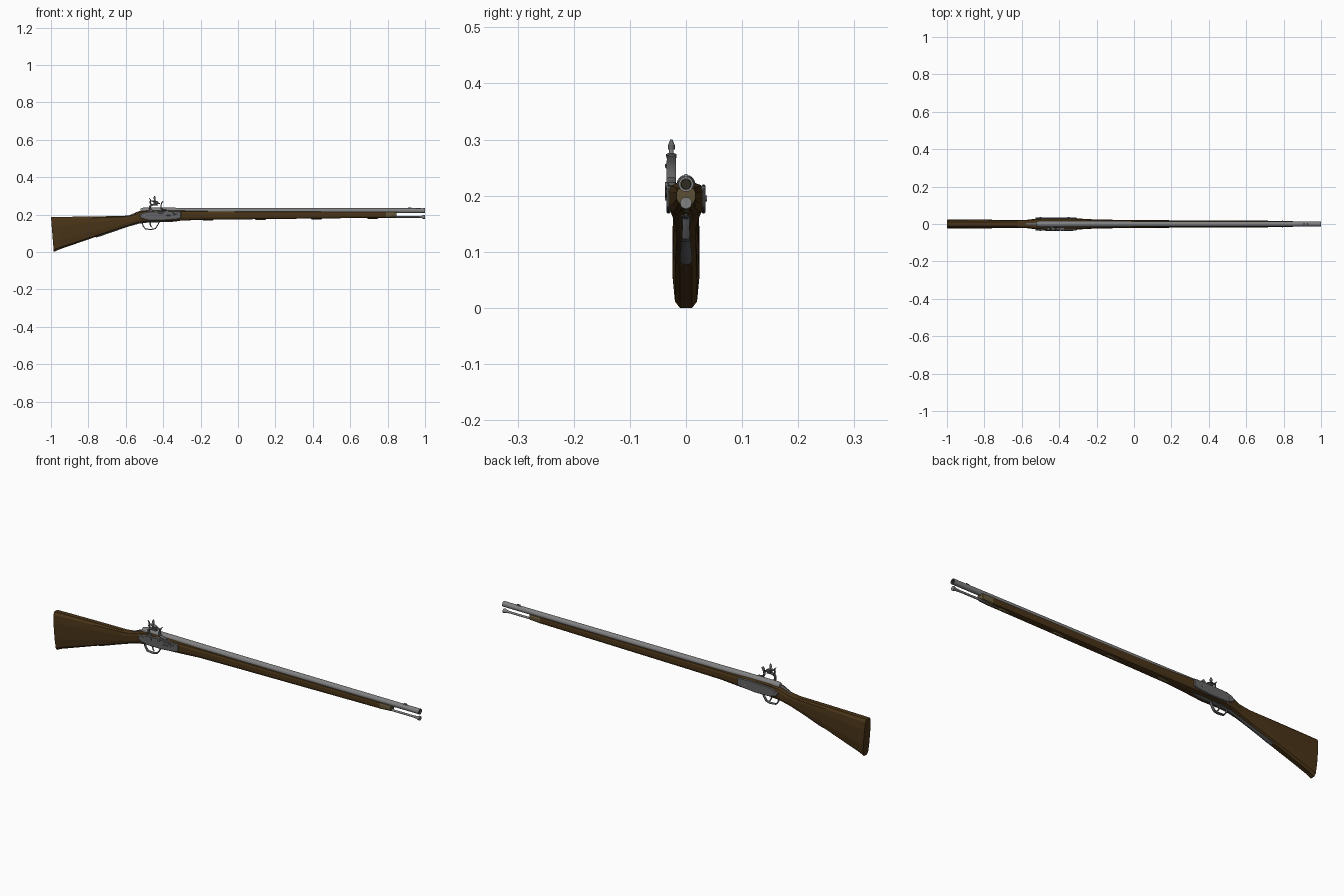
import bpy, bmesh, math
from mathutils import Vector, Matrix


def material(name, rgb):
    m = bpy.data.materials.new(name)
    m.diffuse_color = (*rgb, 1)
    return m


WOOD = material("dark walnut", (0.066, 0.034, 0.009))
BARREL = material("barrel steel", (0.22, 0.22, 0.225))
LOCK = material("lock steel", (0.13, 0.13, 0.135))
BRASS = material("aged brass", (0.13, 0.095, 0.04))
BORE = material("dark bore", (0.03, 0.026, 0.015))
FLINT = material("flint grey", (0.07, 0.065, 0.06))


def finish(name, bm, mat, smooth=False):
    bmesh.ops.recalc_face_normals(bm, faces=bm.faces)
    me = bpy.data.meshes.new(name)
    bm.to_mesh(me)
    bm.free()
    ob = bpy.data.objects.new(name, me)
    bpy.context.collection.objects.link(ob)
    me.materials.append(mat)
    if smooth:
        bpy.ops.object.select_all(action='DESELECT')
        ob.select_set(True)
        bpy.context.view_layer.objects.active = ob
        bpy.ops.object.shade_smooth_by_angle(angle=math.radians(35))
    return ob


def skin(name, rings, mat, caps=True, smooth=False):
    """Bridge a list of equal point rings."""
    bm = bmesh.new()
    vs = [[bm.verts.new(p) for p in r] for r in rings]
    n = len(vs[0])
    for a, b in zip(vs, vs[1:]):
        for i in range(n):
            bm.faces.new((a[i], a[(i + 1) % n], b[(i + 1) % n], b[i]))
    if caps:
        bm.faces.new(vs[0])
        bm.faces.new(vs[-1])
    return finish(name, bm, mat, smooth)


# normalised chamfered cross-section: (width fraction, height fraction)
HALF = [(0.45, 0), (0.82, 0.06), (1, 0.3), (1, 0.72), (0.85, 0.93), (0.5, 1)]
SECTION = HALF + [(-w, h) for w, h in reversed(HALF)]


def loft(name, stations, mat):
    """stations: x at bottom, x at top, z bottom, z top, half width"""
    return skin(name, [[(xb + (xt - xb) * h, w * hw, zb + (zt - zb) * h)
                        for w, h in SECTION] for xb, xt, zb, zt, hw in stations], mat)


def turned(name, axis, profile, mat, sides=16, y=0, caps=True):
    """Turned part along x at height axis; profile: (x, radius)"""
    return skin(name, [[(x, y + r * math.cos(2 * math.pi * i / sides),
                         axis + r * math.sin(2 * math.pi * i / sides))
                        for i in range(sides)] for x, r in profile], mat, caps, True)


def plate(name, outline, y0, y1, mat, bevel=0.0):
    """Side outline in x, z extruded through y"""
    ob = skin(name, [[(x, y, z) for x, z in outline] for y in (y0, y1)], mat)
    if bevel:
        m = ob.modifiers.new("bevel", 'BEVEL')
        m.width, m.segments = bevel, 1
    return ob


def ribbon(name, path, y, mat, smooth=True):
    """Tapering bar in the x-z plane; path: (x, z, half thickness, half width)"""
    rings = []
    for i, (x, z, t, w) in enumerate(path):
        a, b = path[max(i - 1, 0)], path[min(i + 1, len(path) - 1)]
        d = Vector((b[0] - a[0], b[1] - a[1])).normalized()
        rings.append([(x - d.y * t * math.sin(q), y + w * math.cos(q), z + d.x * t * math.sin(q))
                      for q in [math.pi * (k + 0.5) / 4 for k in range(8)]])
    return skin(name, rings, mat, True, smooth)


def cylinder(name, p, axis, r, depth, mat, r2=None, sides=12):
    bm = bmesh.new()
    rot = Vector((0, 0, 1)).rotation_difference(Vector(axis)).to_matrix().to_4x4()
    bmesh.ops.create_cone(bm, cap_ends=True, segments=sides, radius1=r,
                          radius2=r if r2 is None else r2, depth=depth,
                          matrix=Matrix.Translation(p) @ rot)
    return finish(name, bm, mat, True)


# wooden stock: butt, wrist, lock area, long fore-end
loft("stock", [(-0.985, -1.0, 0.0, 0.186, 0.024), (-0.96, -0.96, 0.012, 0.187, 0.024),
               (-0.78, -0.78, 0.074, 0.190, 0.023), (-0.64, -0.62, 0.122, 0.192, 0.021),
               (-0.58, -0.565, 0.142, 0.198, 0.022), (-0.53, -0.52, 0.156, 0.217, 0.028),
               (-0.48, -0.48, 0.162, 0.223, 0.031), (-0.33, -0.33, 0.166, 0.222, 0.031),
               (-0.20, -0.20, 0.172, 0.219, 0.024), (0.0, 0.0, 0.174, 0.218, 0.021),
               (0.79, 0.79, 0.183, 0.215, 0.017)], WOOD)
loft("nose_cap", [(0.79, 0.79, 0.1825, 0.2155, 0.0175), (0.845, 0.85, 0.186, 0.214, 0.0165)], BRASS)

# barrel with open muzzle
turned("barrel", 0.2205, [(-0.52, 0.012), (-0.505, 0.0165), (-0.36, 0.016), (-0.1, 0.0148),
                          (0.6, 0.0138), (0.985, 0.0132), (1.0, 0.0135), (1.0, 0.0095),
                          (0.95, 0.0095)], BARREL)
turned("bore", 0.2205, [(0.951, 0.0093), (0.999, 0.0093), (0.96, 0.0085)], BORE)
plate("front_sight", [(0.905, 0.232), (0.93, 0.232), (0.926, 0.2385), (0.912, 0.2385)],
      -0.003, 0.003, BARREL)
ribbon("barrel_tang", [(-0.58, 0.195, 0.002, 0.004), (-0.54, 0.212, 0.0025, 0.007),
                       (-0.50, 0.224, 0.003, 0.009)], 0, LOCK)

# ramrod with flared tip, and its pipes
turned("ramrod", 0.187, [(0.0, 0.005), (0.965, 0.005), (0.985, 0.007), (0.992, 0.0105),
                         (1.0, 0.0105)], BARREL, 12)
for i, (x, z) in enumerate([(-0.16, 0.1775), (0.12, 0.1805), (0.42, 0.1835), (0.72, 0.1865)]):
    turned(f"ramrod_pipe_{i + 1}", z, [(x - 0.03, 0.007), (x - 0.025, 0.009), (x + 0.025, 0.009),
                                       (x + 0.03, 0.007)], BRASS, 12)

# lock plate and opposite side plate share one outline
OUT = [(-0.53, 0.193), (-0.515, 0.178), (-0.48, 0.169), (-0.40, 0.168), (-0.33, 0.174),
       (-0.305, 0.181), (-0.305, 0.217), (-0.36, 0.220), (-0.47, 0.217), (-0.51, 0.210)]
for name, s in (("lock_plate", -1), ("side_plate", 1)):
    plate(name, OUT, s * 0.027, s * 0.035, LOCK, 0.003)
for i, x in enumerate((-0.50, -0.35)):
    cylinder(f"side_screw_{i + 1}", (x, 0.035, 0.195), (0, 1, 0), 0.005, 0.004, BARREL)
    cylinder(f"lock_screw_{i + 1}", (x, -0.035, 0.195), (0, 1, 0), 0.004, 0.004, BARREL)

# cock: pivot, curved neck, spur, jaws, flint and screw
Y = -0.026
cylinder("cock_pivot", (-0.462, -0.034, 0.203), (0, 1, 0), 0.012, 0.007, LOCK, sides=16)
ribbon("cock_neck", [(-0.460, 0.200, 0.009, 0.004), (-0.462, 0.216, 0.008, 0.005),
                     (-0.470, 0.230, 0.006, 0.005), (-0.471, 0.242, 0.006, 0.006),
                     (-0.463, 0.251, 0.006, 0.008), (-0.447, 0.254, 0.005, 0.010),
                     (-0.428, 0.251, 0.003, 0.010)], Y - 0.002, LOCK)
ribbon("cock_spur", [(-0.463, 0.250, 0.005, 0.005), (-0.470, 0.265, 0.004, 0.005),
                     (-0.468, 0.280, 0.003, 0.004), (-0.476, 0.288, 0.002, 0.003)], Y, LOCK)
plate("flint", [(-0.452, 0.257), (-0.418, 0.257), (-0.416, 0.260), (-0.43, 0.267), (-0.452, 0.267)],
      Y - 0.008, Y + 0.008, FLINT)
ribbon("top_jaw", [(-0.466, 0.272, 0.003, 0.006), (-0.447, 0.272, 0.005, 0.010),
                   (-0.428, 0.267, 0.003, 0.009)], Y, LOCK)
cylinder("jaw_screw", (-0.446, Y, 0.275), (0, 0, 1), 0.004, 0.03, BARREL)
cylinder("jaw_screw_head", (-0.446, Y, 0.286), (0, 0, 1), 0.006, 0.008, LOCK)
cylinder("jaw_screw_tip", (-0.446, Y, 0.295), (0, 0, 1), 0.006, 0.010, LOCK, 0.002)

# priming pan, frizzen and its spring
plate("pan", [(-0.432, 0.219), (-0.424, 0.206), (-0.404, 0.206), (-0.394, 0.219)],
      -0.037, -0.016, LOCK, 0.002)
ribbon("frizzen", [(-0.372, 0.221, 0.003, 0.007), (-0.395, 0.224, 0.004, 0.009),
                   (-0.409, 0.230, 0.004, 0.009), (-0.413, 0.246, 0.003, 0.009),
                   (-0.408, 0.262, 0.003, 0.009), (-0.400, 0.272, 0.002, 0.008)], Y, LOCK)
cylinder("frizzen_pivot", (-0.378, -0.033, 0.218), (0, 1, 0), 0.006, 0.008, LOCK)
ribbon("frizzen_spring", [(-0.385, 0.209, 0.002, 0.002), (-0.35, 0.209, 0.002, 0.002),
                          (-0.328, 0.204, 0.003, 0.002), (-0.35, 0.196, 0.002, 0.002),
                          (-0.39, 0.194, 0.002, 0.002)], -0.035, LOCK)

# trigger, guard bow and the long strap under the wrist
ribbon("guard_bow", [(-0.512, 0.164, 0.003, 0.007), (-0.508, 0.140, 0.003, 0.007),
                     (-0.495, 0.123, 0.003, 0.008), (-0.465, 0.120, 0.003, 0.009),
                     (-0.442, 0.125, 0.003, 0.008), (-0.430, 0.142, 0.003, 0.007),
                     (-0.418, 0.167, 0.003, 0.007)], 0, LOCK)
ribbon("trigger", [(-0.468, 0.166, 0.005, 0.003), (-0.470, 0.150, 0.004, 0.003),
                   (-0.466, 0.138, 0.003, 0.003), (-0.459, 0.130, 0.002, 0.003)], 0, LOCK)
ribbon("guard_strap", [(-0.760, 0.080, 0.003, 0.010), (-0.74, 0.0865, 0.004, 0.012),
                       (-0.64, 0.121, 0.004, 0.009), (-0.58, 0.141, 0.004, 0.007),
                       (-0.53, 0.155, 0.004, 0.009), (-0.48, 0.161, 0.004, 0.010),
                       (-0.36, 0.164, 0.004, 0.009), (-0.325, 0.166, 0.002, 0.003)], 0, LOCK)
